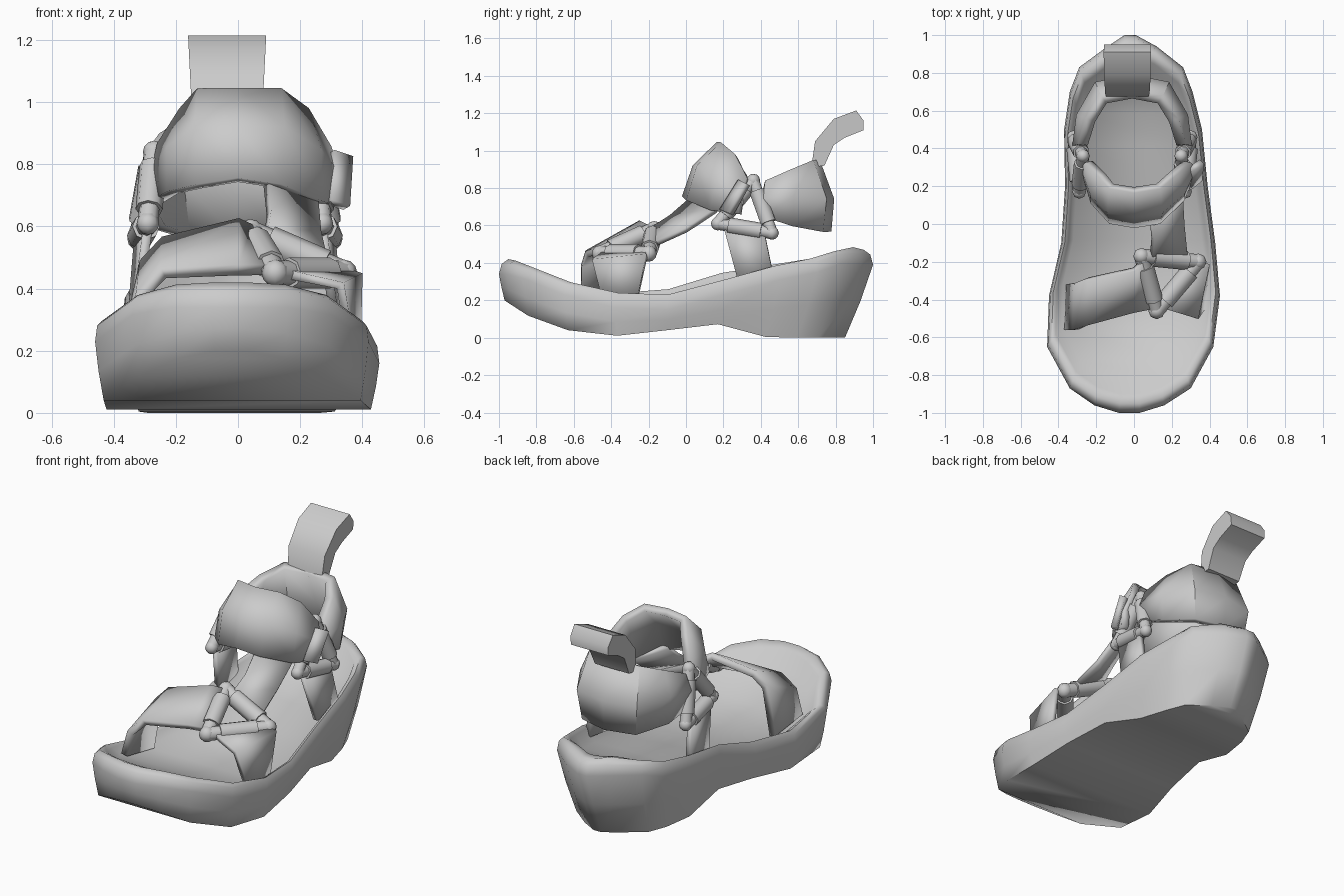
import bpy, bmesh, math
from mathutils import Vector

if "Cube" in bpy.data.objects:
    bpy.data.objects.remove(bpy.data.objects["Cube"])

grey = bpy.data.materials.new("plain_grey")
grey.use_nodes = True
grey.diffuse_color = (0.6, 0.6, 0.6, 1)
grey.node_tree.nodes["Principled BSDF"].inputs["Base Color"].default_value = (0.6, 0.6, 0.6, 1)


def finish(obj, angle=40):
    obj.data.materials.append(grey)
    bpy.ops.object.select_all(action='DESELECT')
    obj.select_set(True)
    bpy.context.view_layer.objects.active = obj
    bpy.ops.object.shade_smooth_by_angle(angle=math.radians(angle))
    return obj


def make(name, verts, faces, angle=40):
    mesh = bpy.data.meshes.new(name)
    mesh.from_pydata(verts, [], faces)
    bm = bmesh.new()
    bm.from_mesh(mesh)
    bmesh.ops.recalc_face_normals(bm, faces=bm.faces)
    bm.to_mesh(mesh)
    bm.free()
    obj = bpy.data.objects.new(name, mesh)
    bpy.context.collection.objects.link(obj)
    return finish(obj, angle)


def ribbon(name, rows, thick=0.03):
    """Strap lofted through rows of points across its width."""
    w = len(rows[0])
    faces = [(i * w + j, i * w + j + 1, (i + 1) * w + j + 1, (i + 1) * w + j)
             for i in range(len(rows) - 1) for j in range(w - 1)]
    obj = make(name, [p for r in rows for p in r], faces)
    mod = obj.modifiers.new("thickness", 'SOLIDIFY')
    mod.thickness = thick
    mod.offset = 0
    return obj


def rod(name, a, b, radius, sides=8):
    a, b = Vector(a), Vector(b)
    bpy.ops.mesh.primitive_cylinder_add(vertices=sides, radius=radius,
                                        depth=(b - a).length, location=(a + b) / 2)
    obj = bpy.context.object
    obj.name = name
    obj.rotation_euler = (b - a).to_track_quat('Z', 'Y').to_euler()
    return finish(obj, 50)


def ring(name, corners, radius, wrap):
    """Triangular ring with a strap loop wrapped round each side."""
    pts = [Vector(c) for c in corners]
    for i, a in enumerate(pts):
        b = pts[(i + 1) % 3]
        rod(f"{name}_bar_{i}", a, b, radius)
        rod(f"{name}_loop_{i}", a.lerp(b, 0.2), a.lerp(b, 0.8), wrap)
        bpy.ops.mesh.primitive_uv_sphere_add(segments=8, ring_count=6,
                                             radius=radius * 1.1, location=a)
        bpy.context.object.name = f"{name}_corner_{i}"
        finish(bpy.context.object, 60)


def profile(keys, y):
    for (y0, z0), (y1, z1) in zip(keys, keys[1:]):
        if y <= y1:
            return z0 + (z1 - z0) * max(0, (y - y0) / (y1 - y0))
    return keys[-1][1]


# Sole: stations give y, then the two side edges
stations = [(-1, -.08, .03), (-.96, -.21, .16), (-.87, -.34, .3), (-.65, -.46, .42),
            (-.38, -.45, .455), (-.1, -.385, .43), (.2, -.365, .39), (.5, -.37, .36),
            (.7, -.34, .31), (.83, -.29, .26), (.94, -.14, .12), (1, -.05, .01)]
rim_keys = [(-.93, .42), (-.6, .29), (-.38, .24), (-.1, .23), (.1, .27), (.25, .33),
            (.5, .39), (.7, .43), (.87, .49), (.95, .47)]
base_keys = [(-.97, .2), (-.85, .12), (-.63, .04), (-.38, .01), (-.2, .02), (0, .06),
             (.15, .08), (.28, .03), (.45, 0)]
depth_keys = [(-.6, .05), (-.1, .06), (.5, .095)]
taper_keys = [(0, .94), (.6, .85)]


def rim(x, y):
    arch = max(0, 1 - abs(y - .1) / .45) * .05 if x < 0 else 0
    return profile(rim_keys, y) + arch


outline = [(s[2], s[0]) for s in stations] + [(s[1], s[0]) for s in reversed(stations)]
n, half = len(outline), len(stations)
verts, faces = [], []
for x, y in outline:
    y2 = y * (.97 if y < 0 else .85)
    verts.append((x * profile(taper_keys, y), y2, profile(base_keys, y2)))
# slight bulge halfway up the wall
for x, y in outline:
    base = verts[len(verts) - n]
    verts.append((base[0] * .4 + x * .6, base[1] * .45 + y * .55,
                  (base[2] + rim(x, y) - .08) / 2))
# scale and drop below the rim, from the outer wall to the footbed
for scale, drop in ((1, .08), (.985, .025), (.95, 0), (.9, .012), (.835, 1)):
    for x, y in outline:
        d = profile(depth_keys, y) if drop == 1 else drop
        verts.append((x * scale, y * scale, rim(x, y * scale) - d))
for k in range(6):
    for i in range(n):
        j = (i + 1) % n
        faces.append((k * n + i, k * n + j, (k + 1) * n + j, (k + 1) * n + i))
for start in (0, 6 * n):
    for i in range(half - 1):
        faces.append((start + i, start + i + 1, start + n - 2 - i, start + n - 1 - i))
make("sole", verts, faces, 70)

# Toe straps and their ring
ribbon("toe_strap_right", [
    ((-.35, -.56, .24), (-.34, -.32, .2)),
    ((-.31, -.56, .38), (-.3, -.31, .48)),
    ((-.24, -.53, .45), (-.24, -.29, .55)),
    ((0, -.46, .46), (0, -.24, .61)),
    ((.1, -.44, .46), (.04, -.2, .59))], .04)
ribbon("toe_strap_left", [
    ((.14, -.44, .45), (.32, -.22, .46)),
    ((.33, -.5, .41), (.39, -.21, .44)),
    ((.36, -.45, .22), (.38, -.26, .2))])
ring("toe_ring", [(.04, -.17, .58), (.12, -.46, .45), (.34, -.2, .45)], .04, .05)
ribbon("instep_strap", [
    ((.09, -.18, .58), (.28, -.19, .49)),
    ((.1, -.08, .645), (.26, 0, .575)),
    ((.09, .04, .75), (.25, .16, .68))])

# Front ankle pad, each row runs from lower to upper edge
ribbon("ankle_pad", [
    ((.31, .29, .66), (.31, .3, .76), (.28, .33, .85)),
    ((.25, .14, .68), (.25, .17, .84), (.21, .27, .97)),
    ((.13, .02, .73), (.14, .075, .91), (.13, .2, 1.03)),
    ((0, 0, .75), (0, .055, .91), (0, .18, 1.03)),
    ((-.12, .02, .73), (-.13, .075, .91), (-.12, .2, 1.03)),
    ((-.21, .12, .71), (-.21, .16, .85), (-.17, .26, .97)),
    ((-.26, .29, .68), (-.26, .3, .77), (-.24, .33, .86))], .045)
ribbon("fastening_end", [((.29, .19, .68), (.35, .24, .66)),
                         ((.3, .29, .84), (.36, .33, .82))], .035)

# Padded heel collar, one half then the other
side = [((.27, .41, .65), (.28, .41, .74), (.25, .42, .83)),
        ((.24, .56, .6), (.26, .57, .76), (.21, .55, .89)),
        ((.15, .71, .57), (.17, .73, .74), (.14, .66, .94))]
other = [tuple((-x - .02, y, z) for x, y, z in row) for row in reversed(side)]
back = [((-.01, .75, .57), (-.01, .765, .74), (-.01, .69, .94))]
ribbon("heel_collar", side + back + other, .055)

# Side rings and the straps that tie them to the sole
for s, label in ((1, "left"), (-1, "right")):
    shift = 0 if s > 0 else -.02
    place = lambda x, y, z: (s * x + shift, y, z)
    ring("ankle_ring_" + label, [place(.25, .36, .84), place(.27, .17, .61),
                                 place(.3, .46, .56)], .033, .044)
    ribbon("side_strap_" + label, [(place(.27, .2, .6), place(.3, .42, .56)),
                                   (place(.31, .28, .3), place(.32, .47, .32))])

# Pull tab: side profile carried across the width
tab = [(.67, .91), (.74, .92), (.79, 1.03), (.85, 1.07), (.95, 1.11), (.95, 1.16),
       (.91, 1.215), (.79, 1.17), (.69, 1.05)]
m = len(tab)
flare = lambda z: .11 + (z - .9) * .05
verts = [(s * flare(z) - .035, y, z) for s in (-1, 1) for y, z in tab]
faces = [tuple(range(m)), tuple(range(m, 2 * m))]
faces += [(i, (i + 1) % m, (i + 1) % m + m, i + m) for i in range(m)]
make("pull_tab", verts, faces, 40)
